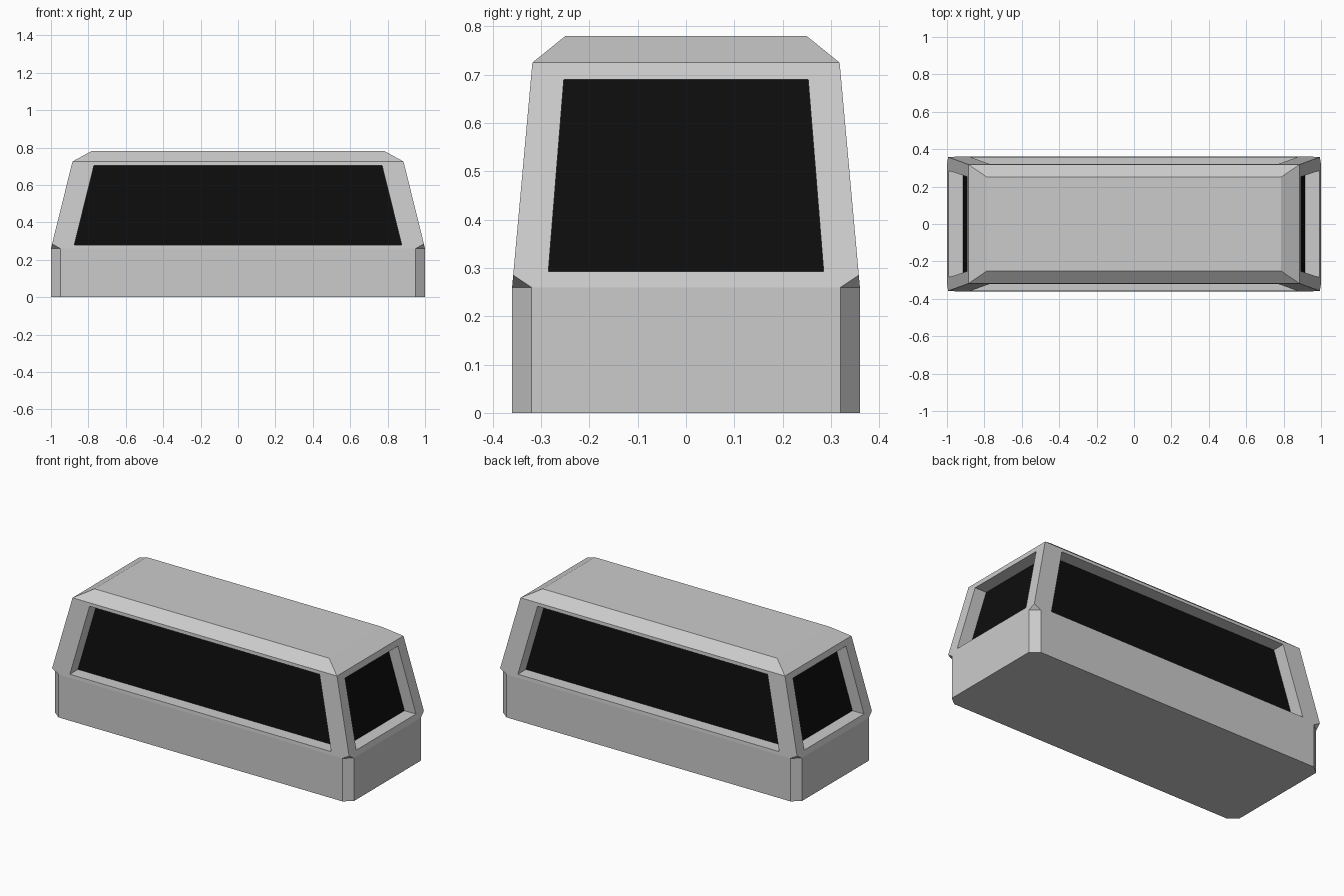
import bpy, bmesh

if "Cube" in bpy.data.objects:
    bpy.data.objects.remove(bpy.data.objects["Cube"])

L, W = 1.0, 0.36            # half length, half width at the belt line
BELT, EAVE, TOP = 0.26, 0.725, 0.78
CX, CY = 0.05, 0.04         # vertical corner chamfer
SX = (L - 0.885) / (EAVE - BELT)   # inward lean of the ends
SY = (W - 0.318) / (EAVE - BELT)   # inward lean of the sides
DEPTH = 0.08                # window recess


def make(name, verts, faces, mat=None):
    bm = bmesh.new()
    vs = [bm.verts.new(v) for v in verts]
    for f in faces:
        bm.faces.new([vs[i] for i in f])
    bmesh.ops.recalc_face_normals(bm, faces=bm.faces)
    me = bpy.data.meshes.new(name)
    bm.to_mesh(me)
    bm.free()
    ob = bpy.data.objects.new(name, me)
    bpy.context.collection.objects.link(ob)
    if mat:
        me.materials.append(mat)
    return ob


def octagon(z):
    a, b = L - CX, W - CY
    return [(-a, -W, z), (a, -W, z), (L, -b, z), (L, b, z),
            (a, W, z), (-a, W, z), (-L, b, z), (-L, -b, z)]


def rect(x, y, z):
    return [(x, -y, z), (x, y, z), (-x, y, z), (-x, -y, z)]


# body: chamfered lower tub, leaning upper walls, bevelled roof
tip = 0.025
verts = (octagon(0) + octagon(BELT)
         + rect(L - SX * tip, W - SY * tip, BELT + tip)
         + rect(0.885, 0.318, EAVE) + rect(0.785, 0.25, TOP))
faces = [tuple(range(8)), (24, 25, 26, 27)]
faces += [(i, (i + 1) % 8, 8 + (i + 1) % 8, 8 + i) for i in range(8)]
for k in range(4):
    n, p = (k + 1) % 4, 8 + 2 * k
    faces.append((p + 1, 8 + (2 * k + 2) % 8, 16 + k))               # corner overhang
    faces.append((8 + (2 * k + 2) % 8, 8 + (2 * k + 3) % 8,
                  16 + n, 20 + n, 20 + k, 16 + k))                   # upper wall
    faces.append((20 + k, 20 + n, 24 + n, 24 + k))                   # roof bevel
body = make("body", verts, faces)

dark = bpy.data.materials.new("dark_glass")
dark.diffuse_color = (0.004, 0.004, 0.004, 1)
dark.use_nodes = True
dark.node_tree.nodes["Principled BSDF"].inputs["Base Color"].default_value = dark.diffuse_color


def pane(side, sign, shift):
    """Window outline, moved by shift along the outward axis."""
    if side:
        z0, z1, h0, h1 = 0.28, 0.705, 0.875, 0.77
    else:
        z0, z1, h0, h1 = 0.293, 0.69, 0.285, 0.253
    pts = []
    for h, z in ((-h0, z0), (h0, z0), (h1, z1), (-h1, z1)):
        out = (W - SY * (z - BELT) if side else L - SX * (z - BELT)) + shift
        pts.append((h, sign * out, z) if side else (sign * out, h, z))
    return pts


# recessed windows on all four walls
for name, side, sign in (("front_window", 1, -1), ("back_window", 1, 1),
                         ("right_window", 0, 1), ("left_window", 0, -1)):
    cutter = make(name + "_cutter", pane(side, sign, -DEPTH) + pane(side, sign, 0.1),
                  [(0, 1, 2, 3), (4, 5, 6, 7)]
                  + [(i, (i + 1) % 4, 4 + (i + 1) % 4, 4 + i) for i in range(4)])
    cutter.hide_render = True
    mod = body.modifiers.new(name, 'BOOLEAN')
    mod.operation, mod.solver, mod.object = 'DIFFERENCE', 'EXACT', cutter
    bpy.context.view_layer.objects.active = body
    bpy.ops.object.modifier_apply(modifier=mod.name)
    bpy.data.objects.remove(cutter)
    # glass just in front of the recess floor, facing outward
    order = (0, 1, 2, 3) if (side and sign < 0) or (not side and sign > 0) else (3, 2, 1, 0)
    glass = pane(side, sign, -DEPTH + 0.003)
    ob = make(name, [glass[i] for i in order], [(0, 1, 2, 3)], dark)
    n = ob.data.polygons[0].normal
    if (n.y if side else n.x) * sign < 0:
        ob.data.flip_normals()
